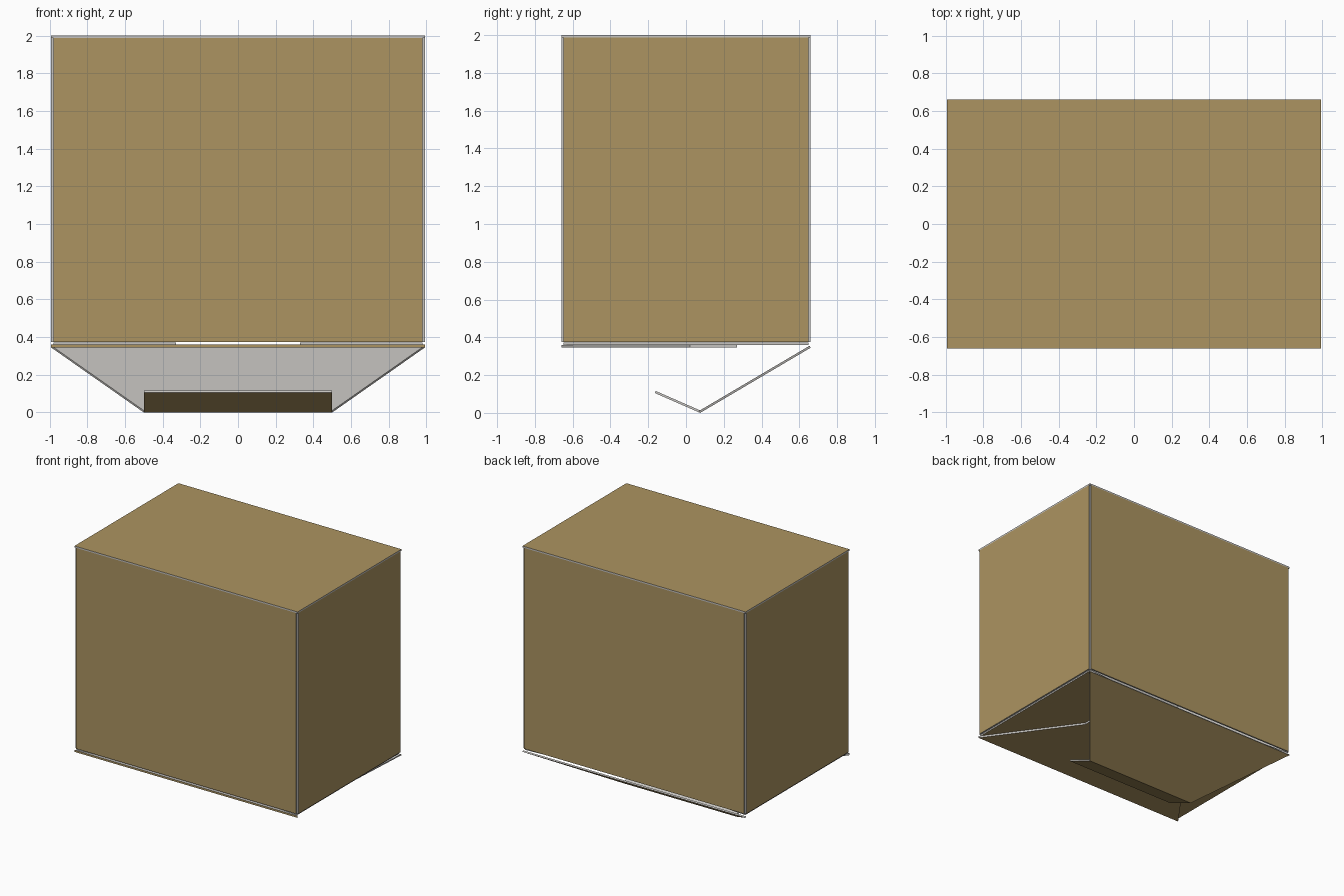
import bpy, bmesh
from mathutils import Vector

if "Cube" in bpy.data.objects:
    bpy.data.objects.remove(bpy.data.objects["Cube"])


def material(name, rgb):
    m = bpy.data.materials.new(name)
    m.diffuse_color = (*rgb, 1)
    m.use_nodes = True
    m.node_tree.nodes["Principled BSDF"].inputs["Base Color"].default_value = m.diffuse_color
    return m


TAN = material("tan cardboard", (0.413, 0.296, 0.119))
GREY = material("pale grey lining", (0.565, 0.552, 0.527))
T = 0.012                      # board thickness
X, Y = 0.992, 0.66             # outer half width and half depth
Z0, Z1, ZF = 0.345, 2.0, 0.374  # flap level, top, bottom of walls


def board(name, pts, facing, t=T, tan_edge=None):
    """Thin board: tan on the outer face, grey on the inside and cut edges."""
    pts = [Vector(p) for p in pts]
    n = (pts[1] - pts[0]).cross(pts[2] - pts[0]).normalized()
    if n.dot(Vector(facing)) < 0:
        pts.reverse()
        n = -n
    bm = bmesh.new()
    outer = [bm.verts.new(p) for p in pts]
    inner = [bm.verts.new(p - n * t) for p in pts]
    bm.faces.new(outer)
    bm.faces.new(inner[::-1])
    k = len(pts)
    for i in range(k):
        j = (i + 1) % k
        bm.faces.new((outer[j], outer[i], inner[i], inner[j]))
    bm.normal_update()
    for f in bm.faces:
        is_tan = f.normal.dot(n) > 0.9
        if tan_edge and f.normal.dot(Vector(tan_edge)) > 0.9:
            is_tan = True
        f.material_index = 0 if is_tan else 1
    me = bpy.data.meshes.new(name)
    bm.to_mesh(me)
    bm.free()
    me.materials.append(TAN)
    me.materials.append(GREY)
    ob = bpy.data.objects.new(name, me)
    bpy.context.collection.objects.link(ob)
    return ob


# Lid covers the full outline; walls stop short so the corners show grey
board("top_panel", [(-X, -Y, Z1), (X, -Y, Z1), (X, Y, Z1), (-X, Y, Z1)], (0, 0, 1))
xi, yi, zt = X - T, Y - T, Z1 - T
for s, label in ((-1, "front"), (1, "back")):
    board(label + "_panel", [(-xi, s * Y, ZF), (xi, s * Y, ZF),
                             (xi, s * Y, zt), (-xi, s * Y, zt)], (0, s, 0))

for s, label in ((-1, "left"), (1, "right")):
    board(label + "_panel", [(s * X, -yi, ZF), (s * X, yi, ZF),
                             (s * X, yi, zt), (s * X, -yi, zt)], (s, 0, 0))
    # Side flaps folded flat under the walls
    z = Z0 + T + 0.003
    board(label + "_flap", [(s * xi, -yi, z), (s * xi, yi, z),
                            (s * 0.33, 0.6, z), (s * 0.33, -0.6, z)], (0, 0, -1))

# Closed front flap: tapered board with a flat tuck tongue
board("front_flap", [(-X, -Y, Z0), (X, -Y, Z0), (0.5, 0.02, Z0), (-0.5, 0.02, Z0)],
      (0, 0, -1), 0.015, (0, -1, 0))
board("front_tongue", [(-0.5, 0.02, Z0), (0.5, 0.02, Z0), (0.5, 0.27, Z0), (-0.5, 0.27, Z0)],
      (0, 0, -1), 0.015)

# Open back flap hanging down, with its tongue bent upward
board("back_flap", [(-X, Y, Z0), (X, Y, Z0), (0.5, 0.075, 0), (-0.5, 0.075, 0)], (0, 1, -1))
board("back_tongue", [(-0.5, 0.075, 0), (0.5, 0.075, 0), (0.5, -0.165, 0.105),
                      (-0.5, -0.165, 0.105)], (0, -1, -1))
